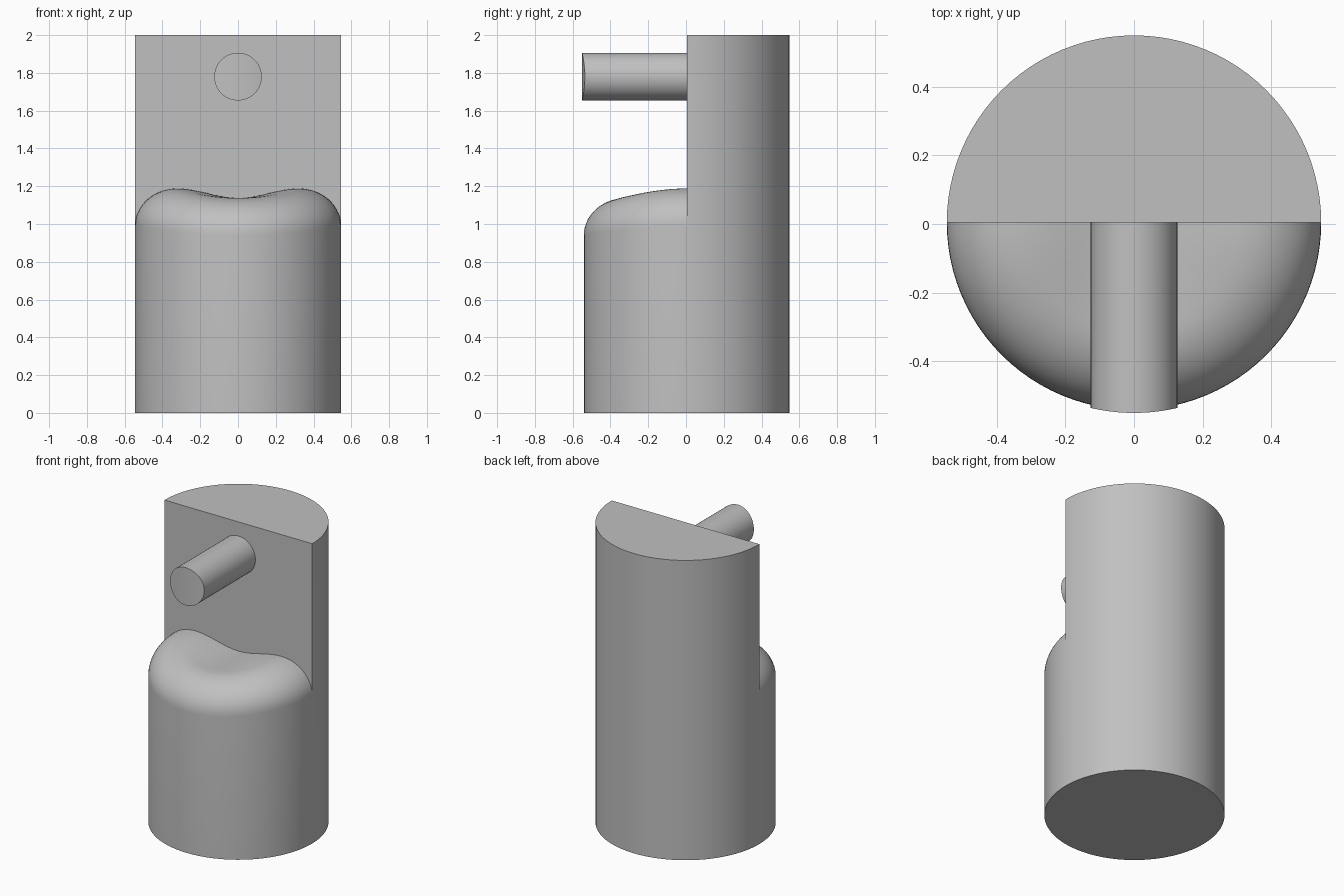
import bpy, bmesh
from math import sin, cos, pi, sqrt

if "Cube" in bpy.data.objects:
    bpy.data.objects.remove(bpy.data.objects["Cube"], do_unlink=True)

RADIUS, CREST, HEIGHT = 0.545, 0.32, 2.0
CENTRE_Y = 0.004
SEG = 48          # segments per half turn

grey = bpy.data.materials.new("plain grey")
grey.use_nodes = True
colour = (0.53, 0.53, 0.53, 1)
grey.diffuse_color = colour
grey.node_tree.nodes["Principled BSDF"].inputs["Base Color"].default_value = colour


def finish(name, bm):
    """Weld, orient and smooth a mesh, keeping its hard edges."""
    bmesh.ops.remove_doubles(bm, verts=bm.verts, dist=0.0001)
    bmesh.ops.recalc_face_normals(bm, faces=bm.faces)
    mesh = bpy.data.meshes.new(name)
    bm.to_mesh(mesh)
    bm.free()
    mesh.materials.append(grey)
    obj = bpy.data.objects.new(name, mesh)
    bpy.context.collection.objects.link(obj)
    bpy.ops.object.select_all(action='DESELECT')
    obj.select_set(True)
    bpy.context.view_layer.objects.active = obj
    bpy.ops.object.shade_smooth_by_angle(angle=0.6)


def polar(r, angle, z):
    return (r * cos(angle), CENTRE_Y + r * sin(angle), z)


def bridge(bm, rows):
    """Fill quads between neighbouring rows of vertices."""
    for a, b in zip(rows, rows[1:]):
        for i in range(len(a) - 1):
            corners = list(dict.fromkeys((a[i], a[i + 1], b[i + 1], b[i])))
            if len(corners) > 2:
                bm.faces.new(corners)


def saddle_profile(angle):
    """Front wall, rounded shoulder and dished top at one angle."""
    side = cos(angle) ** 2
    base, top = 0.94 + 0.05 * side, 1.138 + 0.05 * side
    pts = [(RADIUS, 0)]
    steps = 14
    for k in range(steps + 1):
        a = pi / 2 * (1 - k / steps)
        pts.append((CREST + (RADIUS - CREST) * sin(a), base + (top - base) * cos(a)))
    for k in range(1, steps):
        t = 1 - k / steps
        pts.append((CREST * t, 1.138 + 0.05 * side * t * t * (3 - 2 * t)))
    return [polar(r, angle, z) for r, z in pts]


# Body: low front half with a saddle top, tall half-round back
bm = bmesh.new()
centre = bm.verts.new((0, CENTRE_Y, 1.138))
front = []
for i in range(SEG + 1):
    front.append([bm.verts.new(p) for p in saddle_profile(pi + pi * i / SEG)] + [centre])
bridge(bm, front)

back = []
for i in range(SEG + 1):
    angle = pi * i / SEG
    if i in (0, SEG):
        low = front[-1][:2] if i == 0 else front[0][:2]
    else:
        low = [bm.verts.new(polar(RADIUS, angle, z)) for z in (0, 0.99)]
    back.append(list(low) + [bm.verts.new(polar(RADIUS, angle, HEIGHT))])
bridge(bm, back)

# Flat upright wall, following the saddle edge
lower_edge = front[0][1:] + front[-1][1:-1][::-1]
upper_edge = [back[-1][2]]
upper_edge += [bm.verts.new((v.co.x, CENTRE_Y, HEIGHT)) for v in lower_edge[1:-1]]
upper_edge.append(back[0][2])
bridge(bm, [lower_edge, upper_edge])

# Top and bottom caps
bm.faces.new([c[2] for c in back] + upper_edge[1:-1])
bm.faces.new([c[0] for c in back] + [c[0] for c in front[1:-1]])
finish("body", bm)

# Peg: round bar whose front end follows the body's curve
bm = bmesh.new()
rings = [[], []]
for i in range(SEG):
    a = 2 * pi * i / SEG
    x, z = 0.126 * cos(a), 1.78 + 0.126 * sin(a)
    rings[0].append(bm.verts.new((x, CENTRE_Y, z)))
    rings[1].append(bm.verts.new((x, -sqrt(0.55 ** 2 - x * x), z)))
bridge(bm, [r + r[:1] for r in rings])
# End face in vertical-sided strips, so it bends only sideways
half = SEG // 2
end = rings[1]
left = [end[i] for i in range(half + 1)]
right = [end[-i % SEG] for i in range(half + 1)]
bridge(bm, [left, right])
finish("peg", bm)
